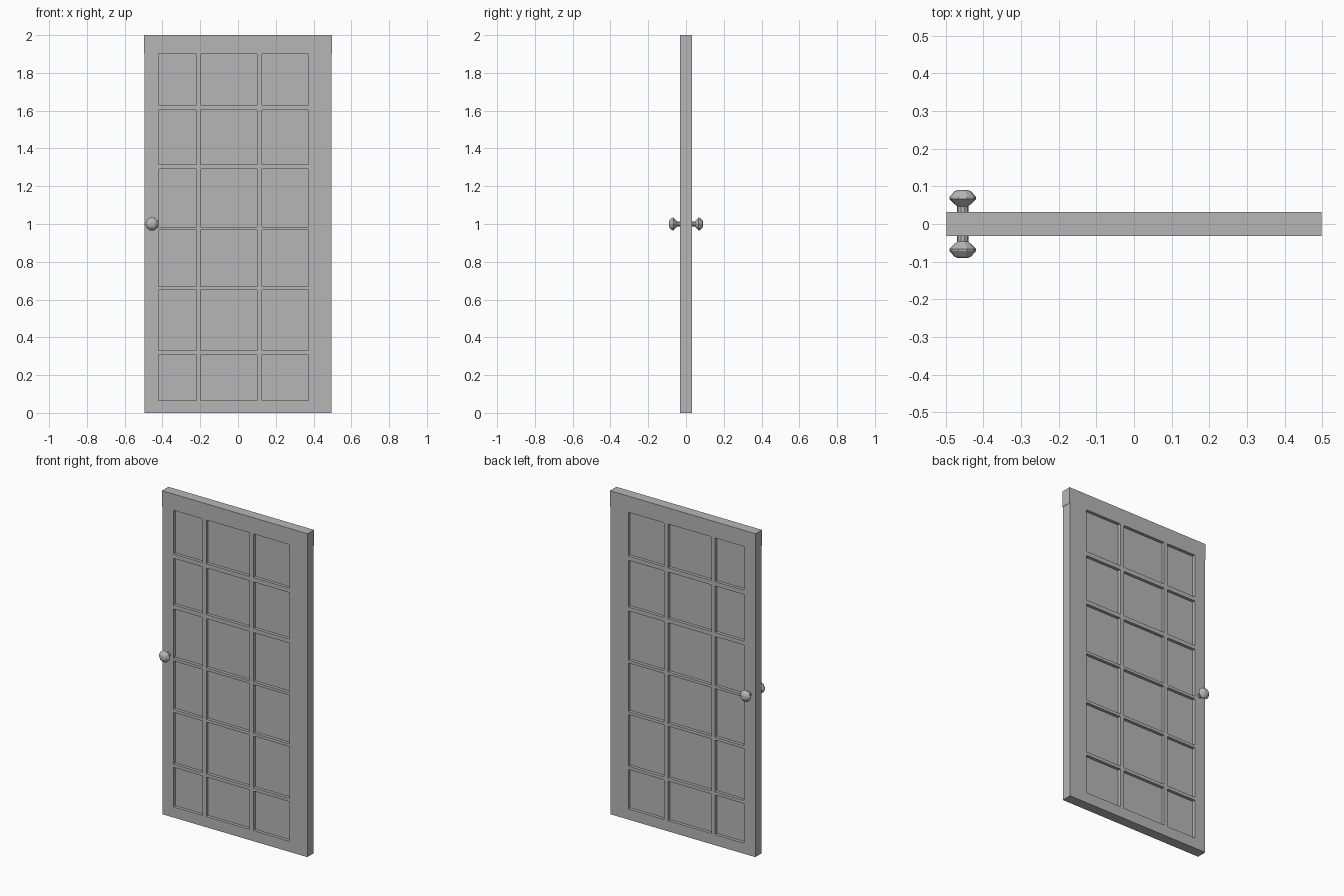
import bpy, bmesh, math

cube = bpy.data.objects.get("Cube")
if cube:
    bpy.data.objects.remove(cube)


def material(name, value):
    mat = bpy.data.materials.new(name)
    mat.use_nodes = True
    color = (value, value, value, 1)
    mat.diffuse_color = color
    mat.node_tree.nodes["Principled BSDF"].inputs["Base Color"].default_value = color
    return mat


GREY = material("door grey", 0.47)


def finish(name, bm):
    bmesh.ops.recalc_face_normals(bm, faces=bm.faces)
    mesh = bpy.data.meshes.new(name)
    bm.to_mesh(mesh)
    bm.free()
    mesh.materials.append(GREY)
    obj = bpy.data.objects.new(name, mesh)
    bpy.context.collection.objects.link(obj)
    return obj


def box(name, x, z, depth):
    """Box spanning the x and z ranges, centred on y = 0."""
    bm = bmesh.new()
    bmesh.ops.create_cube(bm, size=1)
    for v in bm.verts:
        v.co.x = x[0] if v.co.x < 0 else x[1]
        v.co.z = z[0] if v.co.z < 0 else z[1]
        v.co.y *= depth
    return finish(name, bm)


def knob(name, side, profile, x, z, sides=10):
    """Faceted lathe around the y axis from (distance, radius) pairs."""
    bm = bmesh.new()
    rings = []
    for y, r in profile:
        angles = [math.tau * i / sides for i in range(sides)]
        rings.append([bm.verts.new((x + r * math.cos(a), side * y, z + r * math.sin(a)))
                      for a in angles])
    for a, b in zip(rings, rings[1:]):
        for i in range(sides):
            j = (i + 1) % sides
            bm.faces.new((a[i], a[j], b[j], b[i]))
    bm.faces.new(rings[0])
    bm.faces.new(rings[-1])
    return finish(name, bm)


DEPTH = 0.063
EDGE = 0.496
# Pane openings
columns = [(-0.42, -0.22), (-0.195, 0.1), (0.127, 0.373)]
rows = [(0.066, 0.31), (0.33, 0.65), (0.668, 0.968),
        (0.985, 1.29), (1.315, 1.603), (1.63, 1.9)]
left, right = columns[0][0], columns[-1][1]
bottom, top = rows[0][0], rows[-1][1]

# Outer frame
box("top_rail", (-0.498, 0.498), (top, 2), DEPTH)
box("right_stile", (-EDGE, left), (0, top), DEPTH)
box("left_stile", (right, EDGE), (0, top), DEPTH)
box("bottom_rail", (left, right), (0, bottom), DEPTH)

# Glazing bars
for a, b in zip(columns, columns[1:]):
    box("upright_bar", (a[1], b[0]), (bottom, top), DEPTH)
for column in columns:
    for a, b in zip(rows, rows[1:]):
        box("cross_bar", column, (a[1], b[0]), DEPTH)

# Recessed panel behind the bars, on both sides
box("panel", (left, right), (bottom, top), 0.025)

# Door knobs
profile = [(0.03, 0.015), (0.047, 0.015), (0.053, 0.022), (0.066, 0.036),
           (0.072, 0.035), (0.086, 0.023), (0.091, 0.012)]
knob("front_knob", -1, profile, -0.455, 1)
knob("back_knob", 1, profile, -0.455, 1)
